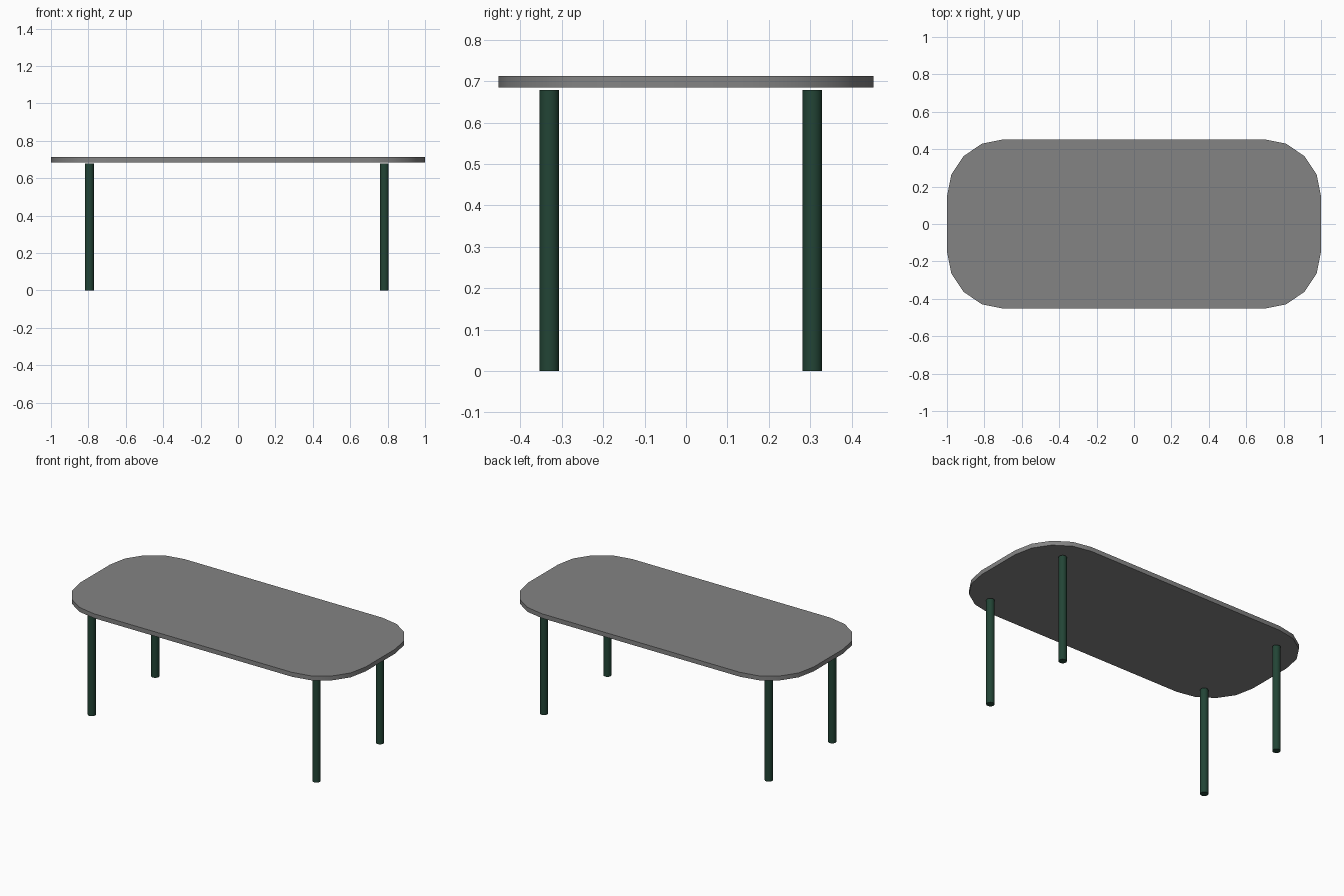
import bpy, bmesh, math

if "Cube" in bpy.data.objects:
    bpy.data.objects.remove(bpy.data.objects["Cube"])


def material(name, rgb):
    m = bpy.data.materials.new(name)
    m.diffuse_color = (*rgb, 1)
    m.use_nodes = True
    m.node_tree.nodes["Principled BSDF"].inputs["Base Color"].default_value = m.diffuse_color
    return m


def smooth(obj):
    bpy.ops.object.select_all(action='DESELECT')
    obj.select_set(True)
    bpy.context.view_layer.objects.active = obj
    bpy.ops.object.shade_smooth_by_angle(angle=math.radians(30))


grey = material("warm_grey", (0.23, 0.23, 0.23))
green = material("dark_green", (0.016, 0.058, 0.036))

# Table top: rounded rectangle with four segments per corner
HALF_X, HALF_Y, RADIUS = 1.0, 0.453, 0.305
Z0, Z1 = 0.684, 0.712
bm = bmesh.new()
outline = []
for i, (sx, sy) in enumerate([(1, 1), (-1, 1), (-1, -1), (1, -1)]):
    for k in range(5):
        a = math.radians(90 * i + 22.5 * k)
        outline.append(bm.verts.new((sx * (HALF_X - RADIUS) + RADIUS * math.cos(a),
                                     sy * (HALF_Y - RADIUS) + RADIUS * math.sin(a), Z0)))
base = bm.faces.new(outline)
ext = bmesh.ops.extrude_face_region(bm, geom=[base], use_keep_orig=True)
for v in ext["geom"]:
    if isinstance(v, bmesh.types.BMVert):
        v.co.z = Z1
bmesh.ops.recalc_face_normals(bm, faces=bm.faces)
mesh = bpy.data.meshes.new("table_top")
bm.to_mesh(mesh)
bm.free()
top = bpy.data.objects.new("table_top", mesh)
bpy.context.collection.objects.link(top)
mesh.materials.append(grey)
smooth(top)

# Legs: plain round posts, stopping just short of the top
LEG_H, LEG_R = 0.678, 0.0235
for side, x in (("left", -0.794), ("right", 0.782)):
    for end, y in (("front", -0.33), ("back", 0.305)):
        bpy.ops.mesh.primitive_cylinder_add(vertices=32, radius=LEG_R, depth=LEG_H,
                                            location=(x, y, LEG_H / 2))
        leg = bpy.context.object
        leg.name = f"{end}_{side}_leg"
        leg.data.materials.append(green)
        smooth(leg)
